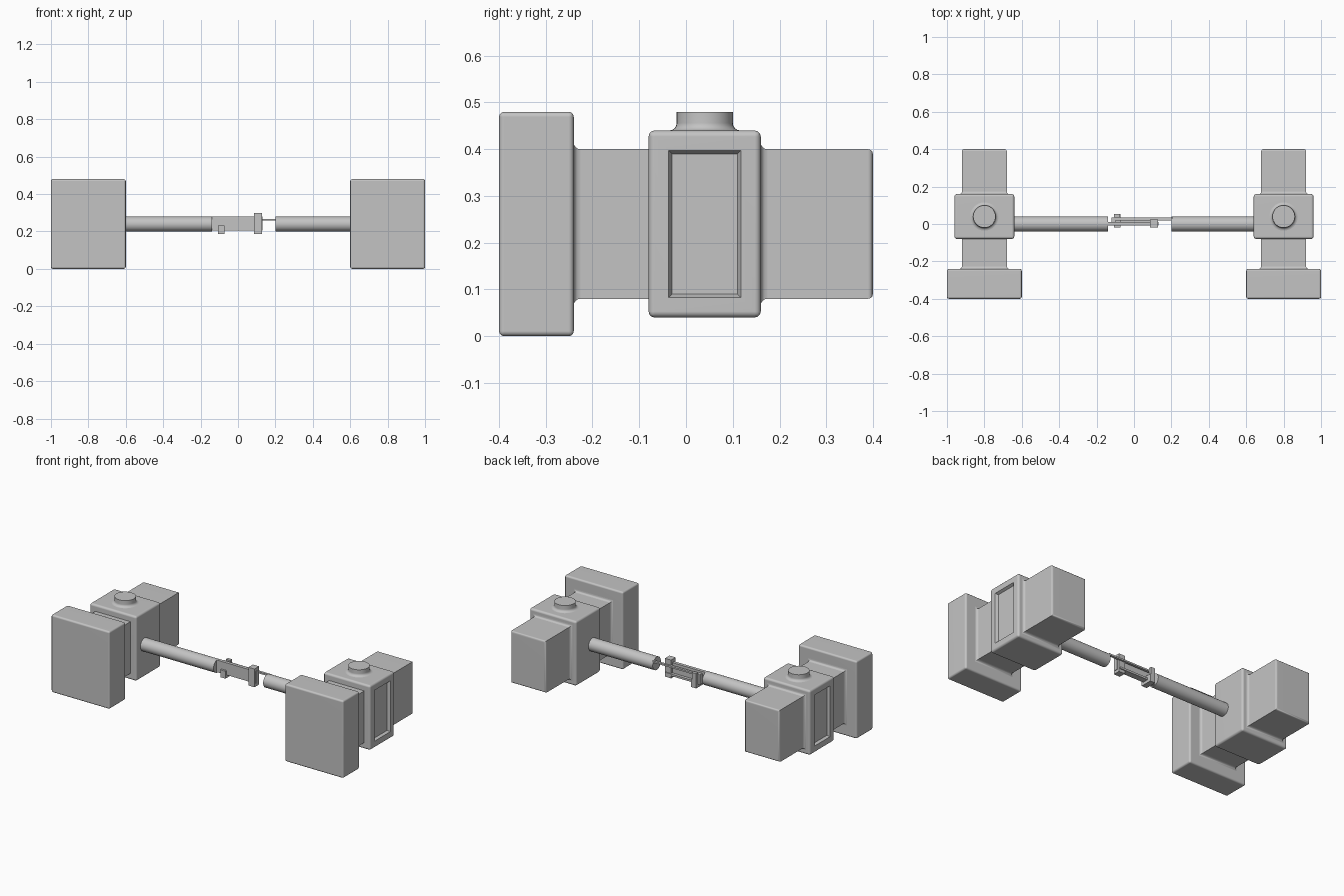
import bpy
import bmesh
from math import radians, pi, cos, sin
from mathutils import Matrix, Vector

cube = bpy.data.objects.get("Cube")
if cube:
    bpy.data.objects.remove(cube, do_unlink=True)

grey = bpy.data.materials.new("plain grey")
grey.use_nodes = True
COLOUR = (0.55, 0.55, 0.55, 1)
grey.diffuse_color = COLOUR
grey.node_tree.nodes["Principled BSDF"].inputs["Base Color"].default_value = COLOUR


def finish(name, bm, mirror=False):
    """Turn a bmesh into a smooth-by-angle object, optionally mirrored in x."""
    bmesh.ops.recalc_face_normals(bm, faces=bm.faces)
    me = bpy.data.meshes.new(name)
    bm.to_mesh(me)
    bm.free()
    me.materials.append(grey)
    me.shade_smooth()
    me.set_sharp_from_angle(angle=radians(40))
    ob = bpy.data.objects.new(name, me)
    bpy.context.collection.objects.link(ob)
    if mirror:
        ob.modifiers.new("Mirror", "MIRROR").use_mirror_merge = False
    ob.modifiers.new("Normals", "WEIGHTED_NORMAL").keep_sharp = True
    return ob


def box(x, y, z, bevel=0, pick=lambda edge: True):
    """Box from three (min, max) ranges, with the picked edges rounded."""
    bm = bmesh.new()
    size = [r[1] - r[0] for r in (x, y, z)]
    mid = [sum(r) / 2 for r in (x, y, z)]
    bmesh.ops.create_cube(bm, size=1, matrix=Matrix.Translation(mid) @ Matrix.Diagonal(size + [1]))
    if bevel:
        edges = [e for e in bm.edges if pick(e)]
        bmesh.ops.bevel(bm, geom=edges, offset=bevel, segments=3, profile=0.5, affect="EDGES")
    return bm


def rod(name, x0, x1):
    bm = bmesh.new()
    place = Matrix.Translation(((x0 + x1) / 2, 0, 0.24)) @ Matrix.Rotation(pi / 2, 4, "Y")
    bmesh.ops.create_cone(bm, cap_ends=True, segments=32, radius1=0.04, radius2=0.04,
                          depth=x1 - x0, matrix=place)
    finish(name, bm)


def collar(name, y, radius):
    """Concave fillet around the rectangular core, flaring towards the face at y."""
    bm = bmesh.new()
    rings = []
    for i in range(5):
        a = i / 4 * pi / 2
        out, along = radius * (1 - sin(a)), radius * (1 - cos(a))
        w, h = 0.12 + out, 0.16 + out
        rings.append([bm.verts.new((0.8 + sx * w, y + along, 0.24 + sz * h))
                      for sx, sz in ((-1, -1), (1, -1), (1, 1), (-1, 1))])
    for a, b in zip(rings, rings[1:]):
        for i in range(4):
            j = (i + 1) % 4
            bm.faces.new((a[i], a[j], b[j], b[i]))
    bm.faces.new(rings[0])
    bm.faces.new(rings[-1])
    finish(name, bm, True)


# Towers, built on the +x side and mirrored
finish("front_plate", box((0.6, 1), (-0.4, -0.24), (0, 0.48), 0.011), True)
finish("neck", box((0.68, 0.92), (-0.25, -0.07), (0.08, 0.4)), True)
finish("rear_block", box((0.68, 0.92), (0.15, 0.4), (0.08, 0.4), 0.011,
                         lambda e: all(v.co.y > 0.39 for v in e.verts)), True)
collar("neck_fillet", -0.24, 0.014)
collar("rear_fillet", 0.16, 0.014)

# Middle block with a recessed panel on its outer side
bm = box((0.64, 0.96), (-0.08, 0.16), (0.04, 0.44), 0.013)
bm.normal_update()
outer = max((f for f in bm.faces if f.normal.x > 0.99), key=lambda f: f.calc_area())
bmesh.ops.inset_region(bm, faces=[outer], thickness=0.042)
bmesh.ops.inset_region(bm, faces=[outer], thickness=0.01, depth=-0.016)
finish("middle_block", bm, True)

# Button on top, turned from a profile with a flared foot
bm = bmesh.new()
profile = [(0, 0.48), (0.06, 0.48)]
for i in range(5):
    a = i / 4 * pi / 2
    profile.append((0.06 + 0.016 * (1 - cos(a)), 0.456 - 0.016 * sin(a)))
verts = [bm.verts.new((0.8 + r, 0.04, z)) for r, z in profile]
edges = [bm.edges.new(pair) for pair in zip(verts, verts[1:])]
bmesh.ops.spin(bm, geom=verts + edges, cent=(0.8, 0.04, 0), axis=Vector((0, 0, 1)),
               angle=2 * pi, steps=32)
bmesh.ops.remove_doubles(bm, verts=bm.verts, dist=0.0005)
finish("top_button", bm, True)

# Connecting rods
rod("long_rod", -0.65, -0.14)
rod("short_rod", 0.2, 0.65)

# Sliding link between the rods
LINK = {
    "link_plate": ((-0.14, 0.13), (-0.008, 0.012), (0.205, 0.28)),
    "link_upper_rail": ((-0.12, 0.205), (0.02, 0.035), (0.258, 0.268)),
    "link_lower_rail": ((-0.12, 0.12), (0.012, 0.03), (0.205, 0.217)),
    "link_end_web": ((-0.12, -0.1), (0.012, 0.035), (0.205, 0.268)),
    "left_clasp_foot": ((-0.107, -0.072), (-0.02, 0.053), (0.187, 0.233)),
    "left_clasp_back": ((-0.107, -0.078), (0.034, 0.053), (0.187, 0.278)),
    "right_clasp": ((0.085, 0.127), (-0.02, 0.024), (0.187, 0.3)),
}
for name, ranges in LINK.items():
    finish(name, box(*ranges))
